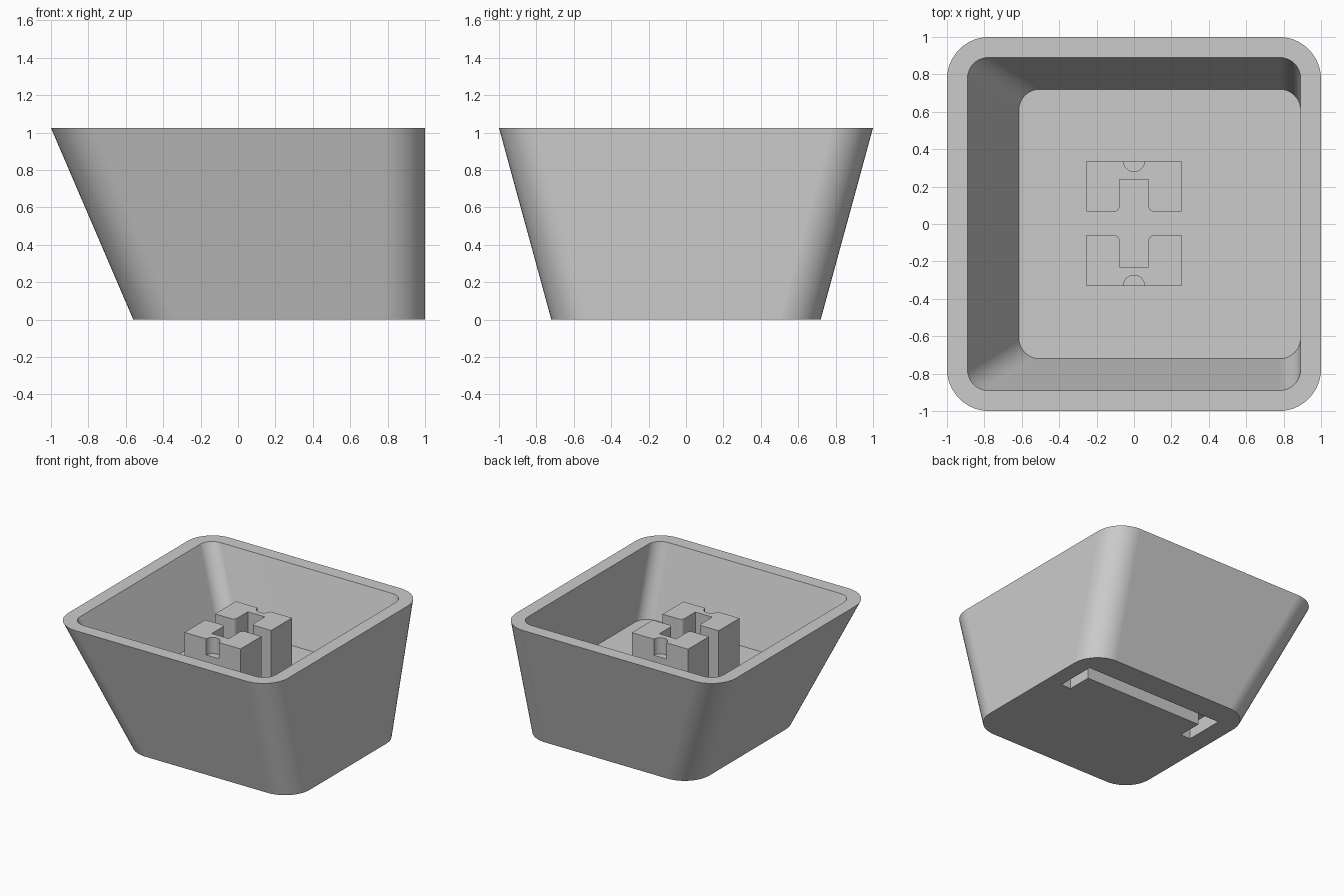
import bpy, bmesh, math

cube = bpy.data.objects.get("Cube")
if cube:
    bpy.data.objects.remove(cube, do_unlink=True)

HEIGHT, FLOOR = 1.025, 0.45

grey = bpy.data.materials.new("light_grey_plastic")
grey.use_nodes = True
grey.diffuse_color = (0.6, 0.6, 0.6, 1)
grey.node_tree.nodes["Principled BSDF"].inputs["Base Color"].default_value = (0.6, 0.6, 0.6, 1)


def arc(cx, cy, r, start, end, steps):
    """Points on an arc, angles in degrees."""
    angles = [math.radians(start + (end - start) * i / steps) for i in range(steps + 1)]
    return [(cx + r * math.cos(a), cy + r * math.sin(a)) for a in angles]


def rounded_rect(x0, x1, y, r):
    """Counter-clockwise rounded rectangle, symmetric front to back."""
    return (arc(x1 - r, y - r, r, 0, 90, 12) + arc(x0 + r, y - r, r, 90, 180, 12)
            + arc(x0 + r, r - y, r, 180, 270, 12) + arc(x1 - r, r - y, r, 270, 360, 12))


def loft(name, sections):
    """Skin a stack of (outline, z) sections and cap both ends."""
    bm = bmesh.new()
    rings = [[bm.verts.new((x, y, z)) for x, y in pts] for pts, z in sections]
    for a, b in zip(rings, rings[1:]):
        for i in range(len(a)):
            j = (i + 1) % len(a)
            bm.faces.new((a[i], a[j], b[j], b[i]))
    bm.faces.new(rings[0][::-1])
    bm.faces.new(rings[-1])
    bmesh.ops.recalc_face_normals(bm, faces=bm.faces)
    mesh = bpy.data.meshes.new(name)
    bm.to_mesh(mesh)
    bm.free()
    mesh.materials.append(grey)
    obj = bpy.data.objects.new(name, mesh)
    bpy.context.collection.objects.link(obj)
    return obj


def select(obj):
    bpy.ops.object.select_all(action='DESELECT')
    obj.select_set(True)
    bpy.context.view_layer.objects.active = obj


def cut(obj, cutter):
    """Subtract the cutter, then discard it."""
    cutter.hide_render = True
    mod = obj.modifiers.new("cut", 'BOOLEAN')
    mod.operation, mod.solver, mod.object = 'DIFFERENCE', 'EXACT', cutter
    select(obj)
    bpy.ops.object.modifier_apply(modifier=mod.name)
    bpy.data.objects.remove(cutter, do_unlink=True)


def smooth(obj):
    """Smooth the rounded corners while the broad walls stay flat."""
    select(obj)
    bpy.ops.object.shade_smooth_by_angle(angle=math.radians(30))
    obj.modifiers.new("flat_walls", 'WEIGHTED_NORMAL').keep_sharp = True


# Hollow tapered shell: outside up, over the rim, down to the inner floor
shell = loft("tapered_shell", [
    (rounded_rect(-0.56, 1, 0.72, 0.225), 0),
    (rounded_rect(-1, 1, 1, 0.225), HEIGHT),
    (rounded_rect(-0.89, 0.89, 0.89, 0.11), HEIGHT),
    (rounded_rect(-0.615, 0.89, 0.72, 0.11), FLOOR),
])

# Staple-shaped groove in the underside
left, right, back, front = -0.4, 0.865, 0.51, 0.18
leg, bar = 0.09, 0.125
groove = [(left, front), (left + leg, front), (left + leg, back - bar),
          (right - leg, back - bar), (right - leg, front), (right, front),
          (right, back), (left, back)]
cut(shell, loft("groove_cutter", [(groove, -0.1), (groove, 0.12)]))
smooth(shell)

# Two mirrored socket blocks with a slot between them and a small outer notch
MID, NEAR, FAR, HALF, SLOT, R = 0.003, 0.063, 0.334, 0.255, 0.077, 0.03
profile = ([(HALF, NEAR), (HALF, FAR), (-HALF, FAR), (-HALF, NEAR)]
           + arc(-SLOT - R, NEAR + R, R, -90, 0, 6)
           + [(-SLOT, 0.234), (SLOT, 0.234)]
           + arc(SLOT + R, NEAR + R, R, 180, 270, 6))
for name, side in (("back_socket_block", 1), ("front_socket_block", -1)):
    place = lambda pts: [(x, MID + side * y) for x, y in pts]
    block = loft(name, [(place(profile), FLOOR - 0.02), (place(profile), 0.895)])
    notch = place(arc(0, FAR, 0.057, 0, 345, 23))
    cut(block, loft("notch_cutter", [(notch, 0.762), (notch, HEIGHT)]))
    smooth(block)
